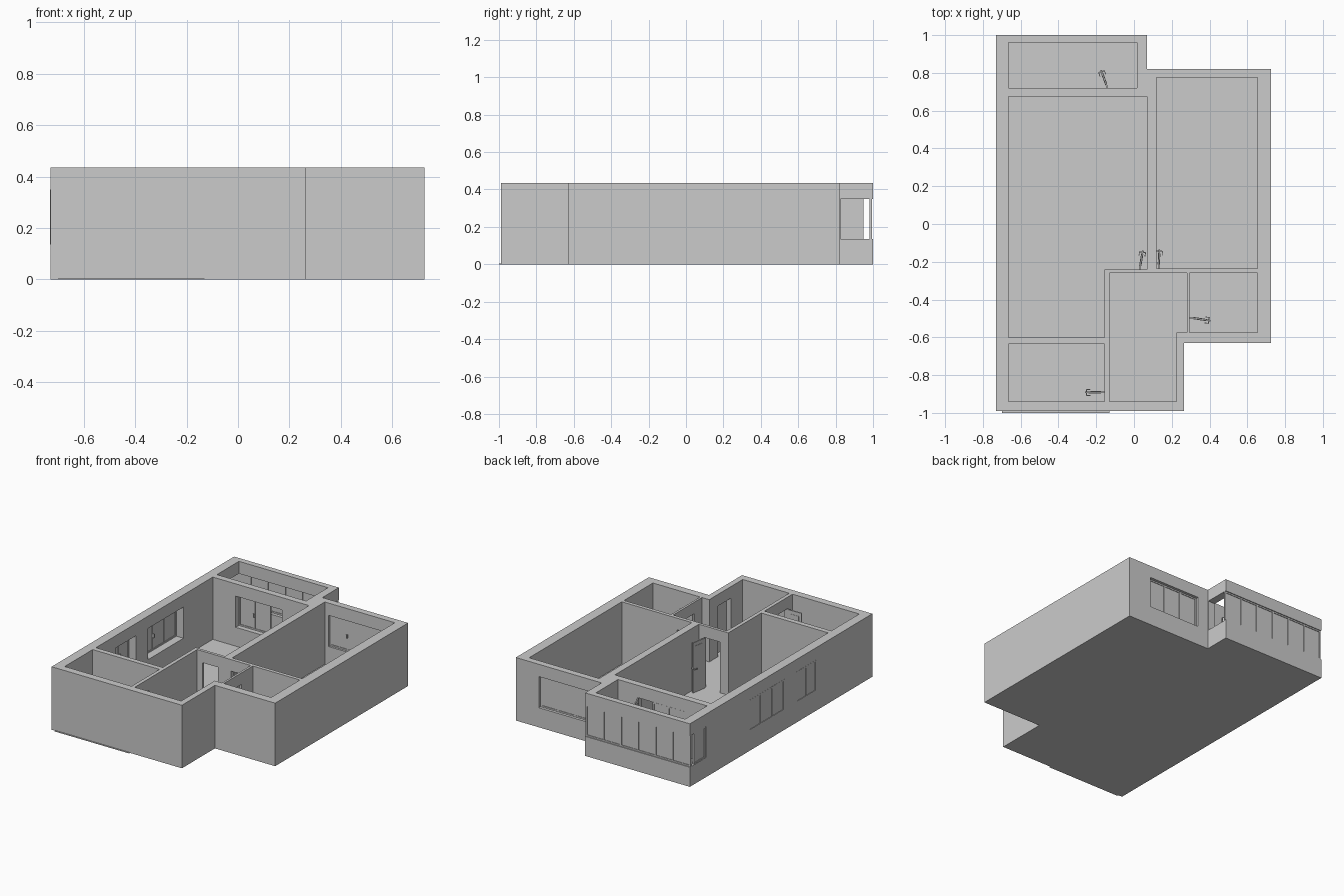
import bpy, bmesh, math
from mathutils import Matrix, Vector

if "Cube" in bpy.data.objects:
    bpy.data.objects.remove(bpy.data.objects["Cube"])

H = 0.435               # wall height
FLOOR = 0.005           # floor thickness
Z0, Z1 = 0.135, 0.35    # window sill and lintel heights
DOOR = 0.355            # doorway height


def finish(name, bm):
    bmesh.ops.recalc_face_normals(bm, faces=bm.faces)
    me = bpy.data.meshes.new(name)
    bm.to_mesh(me)
    bm.free()
    ob = bpy.data.objects.new(name, me)
    bpy.context.collection.objects.link(ob)
    return ob


def add_box(bm, x0, x1, y0, y1, z0, z1):
    m = (Matrix.Translation(((x0 + x1) / 2, (y0 + y1) / 2, (z0 + z1) / 2))
         @ Matrix.Diagonal((x1 - x0, y1 - y0, z1 - z0, 1)))
    bmesh.ops.create_cube(bm, size=1, matrix=m)


def box(name, *dims):
    bm = bmesh.new()
    add_box(bm, *dims)
    return finish(name, bm)


def prism(name, pts, z0, z1):
    bm = bmesh.new()
    face = bm.faces.new([bm.verts.new((x, y, z0)) for x, y in pts])
    top = bmesh.ops.extrude_face_region(bm, geom=[face])
    bmesh.ops.translate(bm, vec=(0, 0, z1 - z0),
                        verts=[v for v in top['geom'] if isinstance(v, bmesh.types.BMVert)])
    return finish(name, bm)


def room(x0, x1, y0, y1):
    return [(x0, y0), (x1, y0), (x1, y1), (x0, y1)]


def window(name, axis, pos, a0, a1, n, handle=0):
    """Glazed window along an axis: pane, outer frame, mullions and a handle."""
    bm = bmesh.new()

    def bar(s0, s1, half, z0, z1, shift=0.0):
        d = (pos + shift - half, pos + shift + half)
        add_box(bm, *((s0, s1) + d if axis == 'X' else d + (s0, s1)), z0, z1)

    w = 0.01
    bar(a0, a1, 0.002, Z0, Z1)
    bar(a0, a1, 0.006, Z0, Z0 + w)
    bar(a0, a1, 0.006, Z1 - w, Z1)
    for i in range(n + 1):
        c = a0 + w / 2 + (a1 - a0 - w) * i / n
        bar(c - w / 2, c + w / 2, 0.006, Z0, Z1)
    if handle:
        c = a0 + (a1 - a0) / n
        bar(c - 0.004, c + 0.004, 0.006, 0.225, 0.25, handle * 0.012)
    finish(name, bm)


def door_leaf(name, hinge, tip):
    """Open door leaf with a raised panel and a handle on both sides."""
    d = Vector(tip) - Vector(hinge)
    L = d.length
    bm = bmesh.new()
    add_box(bm, 0, L, -0.004, 0.004, FLOOR, DOOR - 0.005)
    add_box(bm, 0.02, L - 0.02, -0.006, 0.006, 0.03, DOOR - 0.03)
    add_box(bm, L - 0.012, L - 0.006, -0.016, 0.016, 0.165, 0.173)
    for s in (-1, 1):
        add_box(bm, L - 0.03, L - 0.006, s * 0.016 - 0.002, s * 0.016 + 0.002, 0.165, 0.173)
    bm.transform(Matrix.Translation((*hinge, 0)) @ Matrix.Rotation(math.atan2(d.y, d.x), 4, 'Z'))
    finish(name, bm)


# Building block with its floor
walls = prism("walls", [(-0.73, -0.99), (0.265, -0.99), (0.265, -0.63), (0.725, -0.63),
                        (0.725, 0.82), (0.07, 0.82), (0.07, 1.0), (-0.73, 1.0)], 0, H)

# Room hollows
rooms = [
    room(-0.665, 0.015, 0.72, 0.96),                       # balcony
    [(-0.665, -0.6), (-0.155, -0.6), (-0.155, -0.24),
     (0.07, -0.24), (0.07, 0.675), (-0.665, 0.675)],       # living room and kitchen
    room(0.12, 0.655, -0.235, 0.775),                      # bedroom
    room(-0.665, -0.155, -0.94, -0.635),                   # bathroom
    [(-0.13, -0.94), (0.225, -0.94), (0.225, -0.575),
     (0.28, -0.575), (0.28, -0.26), (-0.13, -0.26)],       # hall
    room(0.295, 0.655, -0.575, -0.26),                     # small room
]
cutters = [prism("room_cutter", r, FLOOR, H + 0.1) for r in rooms]

# Window and door openings
for dims in [
    (-1, 0.3, 0.825, 1.2, Z0, Z1),                 # balcony band
    (0.15, 0.55, 0.75, 0.9, Z0, Z1),               # bedroom window
    (-0.8, -0.63, -0.03, 0.355, Z0, Z1),           # living window
    (-0.8, -0.63, -0.38, -0.16, Z0, Z1),           # kitchen window
    (-0.49, -0.25, 0.65, 0.75, Z0, Z1),            # balcony wall window
    (-0.25, -0.135, 0.65, 0.75, FLOOR, Z1),        # balcony door
    (-0.09, 0.03, -0.28, -0.22, FLOOR, DOOR),      # living door
    (0.13, 0.235, -0.28, -0.22, FLOOR, DOOR),      # bedroom door
    (0.26, 0.31, -0.495, -0.385, FLOOR, DOOR),     # small room door
    (-0.17, -0.12, -0.89, -0.785, FLOOR, DOOR),    # bathroom door
    (0.2, 0.258, -0.81, -0.67, FLOOR, DOOR),       # entrance niche
]:
    cutters.append(box("opening_cutter", *dims))

for c in cutters:
    m = walls.modifiers.new("cut", 'BOOLEAN')
    m.operation, m.solver, m.object = 'DIFFERENCE', 'EXACT', c
    c.hide_render = True
bpy.context.view_layer.update()
baked = bpy.data.meshes.new_from_object(walls.evaluated_get(bpy.context.evaluated_depsgraph_get()))
walls.modifiers.clear()
walls.data = baked
for c in cutters:
    bpy.data.objects.remove(c)

# Windows
window("balcony_front_window", 'X', 0.988, -0.73, 0.07, 6)
window("balcony_side_window", 'Y', -0.722, 0.825, 0.95, 1)
window("bedroom_window", 'X', 0.795, 0.15, 0.55, 3, -1)
window("living_window", 'Y', -0.725, -0.03, 0.355, 3, 1)
window("kitchen_window", 'Y', -0.725, -0.38, -0.16, 2, 1)
window("balcony_wall_window", 'X', 0.715, -0.49, -0.25, 2, -1)

# Open doors
door_leaf("balcony_door", (-0.14, 0.72), (-0.175, 0.815))
door_leaf("living_door", (0.03, -0.24), (0.047, -0.14))
door_leaf("bedroom_door", (0.13, -0.235), (0.135, -0.135))
door_leaf("small_room_door", (0.295, -0.495), (0.405, -0.512))
door_leaf("bathroom_door", (-0.155, -0.89), (-0.26, -0.892))

# Floor edge showing under the front wall
box("front_floor_edge", -0.7, -0.13, -1.0, -0.95, 0, 0.003)
